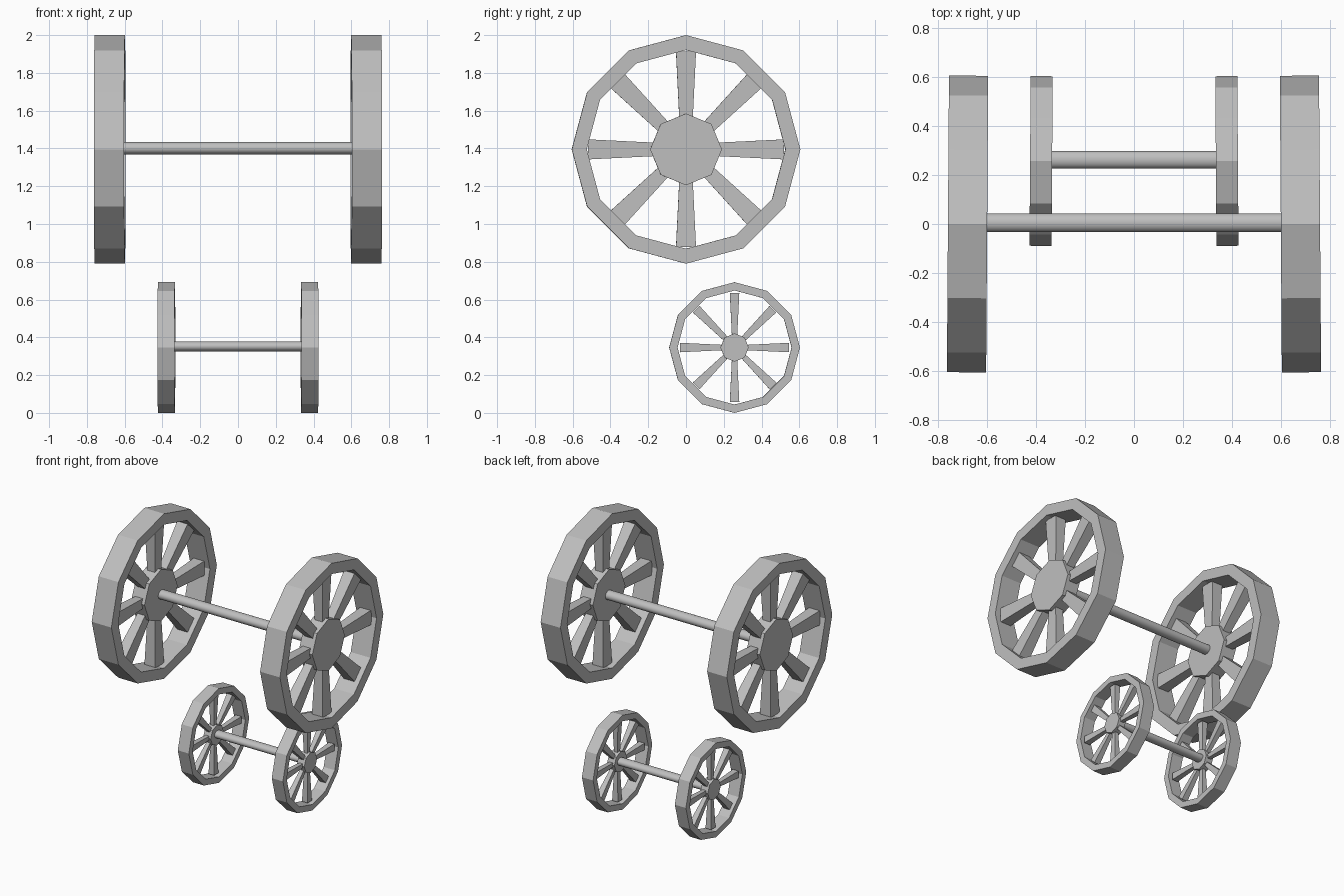
import bpy
import bmesh
from math import cos, sin, tau, radians
from mathutils import Matrix

cube = bpy.data.objects.get("Cube")
if cube:
    bpy.data.objects.remove(cube)

grey = bpy.data.materials.new("plain grey")
grey.use_nodes = True
colour = (0.52, 0.52, 0.52, 1)
grey.diffuse_color = colour
grey.node_tree.nodes["Principled BSDF"].inputs["Base Color"].default_value = colour


def add_object(name, bm, place):
    bmesh.ops.recalc_face_normals(bm, faces=bm.faces)
    mesh = bpy.data.meshes.new(name)
    bm.to_mesh(mesh)
    bm.free()
    mesh.materials.append(grey)
    obj = bpy.data.objects.new(name, mesh)
    obj.matrix_world = place
    bpy.context.collection.objects.link(obj)
    return obj


def ring(bm, x, ry, rz, sides):
    return [bm.verts.new((x, ry * sin(tau * i / sides), rz * cos(tau * i / sides)))
            for i in range(sides)]


def bridge(bm, a, b):
    for i in range(len(a)):
        j = (i + 1) % len(a)
        bm.faces.new((a[i], a[j], b[j], b[i]))


# Solid prism along x, used for hubs and axles
def prism(name, half, ry, rz, sides, place):
    bm = bmesh.new()
    a, b = ring(bm, -half, ry, rz, sides), ring(bm, half, ry, rz, sides)
    bridge(bm, a, b)
    bm.faces.new(a)
    bm.faces.new(b)
    return add_object(name, bm, place)


# Twelve-sided rim with a square section
def rim(name, half, outer, inner, place):
    bm = bmesh.new()
    section = [(-half, outer), (half, outer), (half, inner), (-half, inner)]
    loops = [ring(bm, x, r, r, 12) for x, r in section]
    for i in range(4):
        bridge(bm, loops[i], loops[(i + 1) % 4])
    add_object(name, bm, place)


# Eight tapered spokes, wider at the rim
def spokes(name, start, end, place):
    bm = bmesh.new()
    for k in range(8):
        turn = Matrix.Rotation(tau * k / 8, 3, "X")
        ends = []
        for radius, wide, deep in (start, end):
            corners = [(-deep, -wide), (deep, -wide), (deep, wide), (-deep, wide)]
            ends.append([bm.verts.new(turn @ Matrix.Translation((x, y, radius)).translation)
                         for x, y in corners])
        bridge(bm, *ends)
        bm.faces.new(ends[0])
        bm.faces.new(ends[1])
    add_object(name, bm, place)


def wheel_pair(label, y, z, track, half, outer, inner, hub, hub_half, start, end, axle):
    for side, sign in (("left", 1), ("right", -1)):
        # Wheels toe in very slightly
        place = Matrix.Translation((sign * track, y, z)) @ Matrix.Rotation(radians(0.4 * sign), 4, "Z")
        name = f"{label}_{side}_"
        rim(name + "rim", half, outer, inner, place)
        prism(name + "hub", hub_half, hub, hub, 8, place)
        spokes(name + "spokes", start, end, place)
    # Round axle running into both hubs
    rod = prism(label + "_axle", track, axle[0], axle[1], 32,
                Matrix.Translation((0, y + 0.005, z + 0.006)))
    for face in rod.data.polygons:
        face.use_smooth = len(face.vertices) == 4


wheel_pair("large", 0, 1.395, 0.679, 0.08, 0.605, 0.526, 0.19, 0.055,
           (0.15, 0.035, 0.03), (0.518, 0.053, 0.043), (0.038, 0.033))
wheel_pair("small", 0.257, 0.346, 0.379, 0.045, 0.346, 0.302, 0.075, 0.03,
           (0.06, 0.014, 0.014), (0.288, 0.025, 0.023), (0.035, 0.027))
